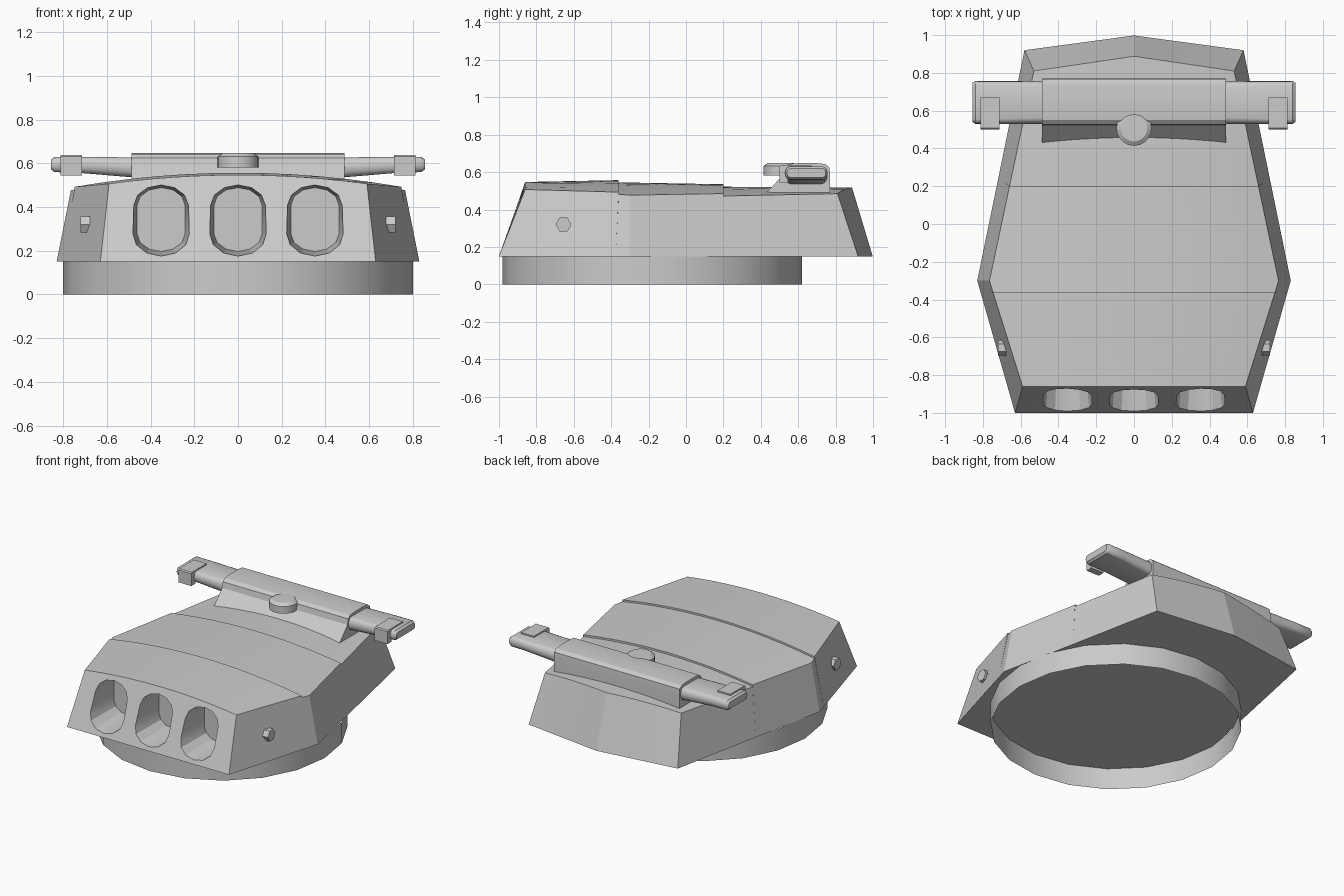
import bpy, bmesh, math
from mathutils import Matrix

if "Cube" in bpy.data.objects:
    bpy.data.objects.remove(bpy.data.objects["Cube"])


def finish(name, bm, angle=30):
    bmesh.ops.remove_doubles(bm, verts=bm.verts, dist=1e-5)
    bmesh.ops.recalc_face_normals(bm, faces=bm.faces)
    me = bpy.data.meshes.new(name)
    bm.to_mesh(me)
    bm.free()
    ob = bpy.data.objects.new(name, me)
    bpy.context.collection.objects.link(ob)
    smooth(ob, angle)
    return ob


def smooth(ob, angle):
    bpy.ops.object.select_all(action='DESELECT')
    ob.select_set(True)
    bpy.context.view_layer.objects.active = ob
    bpy.ops.object.shade_smooth_by_angle(angle=math.radians(angle))


def loft(bm, rings, cap_start=True, cap_end=True):
    """Skin closed rings of points into a tube."""
    vs = [[bm.verts.new(p) for p in r] for r in rings]
    n = len(rings[0])
    for a, b in zip(vs, vs[1:]):
        for i in range(n):
            bm.faces.new((a[i], a[(i + 1) % n], b[(i + 1) % n], b[i]))
    if cap_start:
        bm.faces.new(vs[0][::-1])
    if cap_end:
        bm.faces.new(vs[-1])


def circle(r, z, n, cy):
    return [(r * math.cos(2 * math.pi * i / n), cy + r * math.sin(2 * math.pi * i / n), z)
            for i in range(n)]


# turret ring: open tube
bm = bmesh.new()
loft(bm, [circle(0.8, 0, 20, -0.18), circle(0.8, 0.15, 20, -0.18)], False, False)
finish("turret_ring", bm)

# turret body: arched roof rows with two plate steps, sloped walls, flat floor
N = 12
ROWS = [  # roof y, crown z, roof half width, base y, base half width, rear point
    (-0.86, 0.547, 0.59, -1.0, 0.63, 0),
    (-0.36, 0.557, 0.747, -0.376, 0.808, 0),
    (-0.36, 0.545, 0.747, -0.376, 0.808, 0),
    (-0.30, 0.544, 0.765, -0.30, 0.83, 0),
    (0.20, 0.535, 0.659, 0.25, 0.717, 0),
    (0.20, 0.522, 0.659, 0.25, 0.717, 0),
    (0.81, 0.517, 0.53, 0.92, 0.58, 0.078)]
bm = bmesh.new()
roof, base = [], []
for y, c, w, by, bw, tip in ROWS:
    us = [2 * i / N - 1 for i in range(N + 1)]
    roof.append([bm.verts.new((u * w, y + tip * (1 - abs(u)), c - 0.115 * (u * w) ** 2)) for u in us])
    base.append([bm.verts.new((u * bw, by + tip * (1 - abs(u)), 0.15)) for u in us])
last = len(ROWS) - 1
for r in range(last):
    for i in range(N):
        bm.faces.new((roof[r][i], roof[r][i + 1], roof[r + 1][i + 1], roof[r + 1][i]))
    for k in (0, N):
        quad = [roof[r][k], roof[r + 1][k], base[r + 1][k], base[r][k]]
        bm.faces.new(quad)
    if ROWS[r][3] != ROWS[r + 1][3]:
        for i in range(N):
            bm.faces.new((base[r][i], base[r][i + 1], base[r + 1][i + 1], base[r + 1][i]))
for r in (0, last):
    for i in range(N):
        bm.faces.new((roof[r][i], roof[r][i + 1], base[r][i + 1], base[r][i]))
body = finish("turret_body", bm, 12)


# three tapered gun openings cut into the front plate
def slot(cx, y, w, h, s=0.065, seg=6):
    pts = []
    for sign in (1, -1):
        for i in range(seg + 1):
            a = math.pi * i / seg
            pts.append((cx + sign * w * math.cos(a), y, 0.343 + sign * (s + (h - s) * math.sin(a))))
    return pts


bm = bmesh.new()
for cx in (-0.352, 0, 0.352):
    loft(bm, [slot(cx, -1.05, 0.137, 0.172), slot(cx, -0.72, 0.11, 0.146)])
cutter = finish("opening_cutter", bm)
cutter.hide_render = True
mod = body.modifiers.new("openings", 'BOOLEAN')
mod.operation = 'DIFFERENCE'
mod.solver = 'EXACT'
mod.object = cutter
bpy.context.view_layer.objects.active = body
bpy.ops.object.modifier_apply(modifier=mod.name)
bpy.data.objects.remove(cutter)
smooth(body, 25)

# hexagonal side ports
for side, name in ((-1, "left_port"), (1, "right_port")):
    bm = bmesh.new()
    rings = [[(side * x, -0.655 + 0.042 * math.cos(math.pi * i / 3), 0.32 + 0.042 * math.sin(math.pi * i / 3))
              for i in range(6)] for x in (0.66, 0.72)]
    loft(bm, rings)
    finish(name, bm)

# rangefinder centre housing with sloped front foot
HOUSING = [(0.415, 0.475), (0.52, 0.585), (0.528, 0.625), (0.55, 0.643), (0.60, 0.648),
           (0.70, 0.648), (0.745, 0.643), (0.767, 0.625), (0.77, 0.585), (0.77, 0.475)]
bm = bmesh.new()
loft(bm, [[(x, y, z) for y, z in HOUSING] for x in (-0.488, 0.488)])
finish("rangefinder_housing", bm)

# round eyepiece hood on the housing front
bm = bmesh.new()
loft(bm, [circle(r, z, 20, 0.507) for r, z in ((0.093, 0.582), (0.093, 0.632), (0.07, 0.648))])
finish("rangefinder_hood", bm)


# rounded arms and their end brackets, one per side
def arm_section(x, y0, y1, z0, z1):
    r = (z1 - z0) / 2
    pts = []
    for cy, start in ((y1 - r * 0.7, -90), (y0 + r * 0.7, 90)):
        for i in range(7):
            a = math.radians(start + 30 * i)
            pts.append((x, cy + 0.7 * r * math.cos(a), (z0 + z1) / 2 + r * math.sin(a)))
    return pts


BRACKET = [(0.50, 0.545), (0.50, 0.632), (0.507, 0.639), (0.67, 0.639), (0.67, 0.615),
           (0.545, 0.615), (0.545, 0.545)]
for side, name in ((-1, "left"), (1, "right")):
    bm = bmesh.new()
    loft(bm, [arm_section(side * 0.47, 0.53, 0.757, 0.535, 0.627),
              arm_section(side * 0.72, 0.53, 0.757, 0.556, 0.63),
              arm_section(side * 0.84, 0.53, 0.757, 0.56, 0.63),
              arm_section(side * 0.855, 0.54, 0.747, 0.572, 0.618)])
    finish(name + "_rangefinder_arm", bm, 35)
    bm = bmesh.new()
    loft(bm, [[(side * x, y, z) for y, z in BRACKET] for x in (0.713, 0.813)])
    finish(name + "_arm_bracket", bm)
